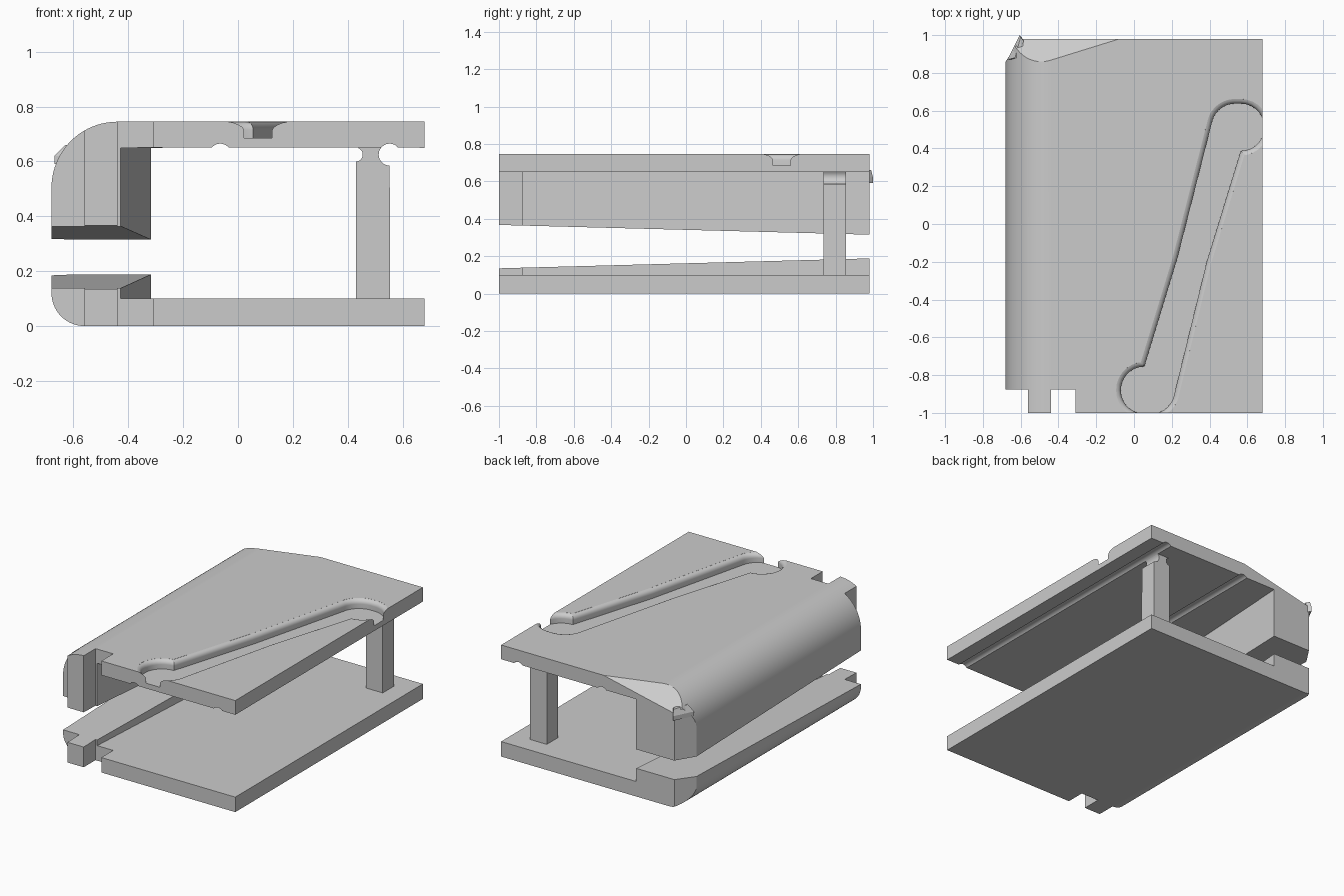
import bpy, bmesh
from math import cos, sin, radians
from mathutils import Vector

cube = bpy.data.objects.get("Cube")
if cube:
    bpy.data.objects.remove(cube)

grey = bpy.data.materials.new("plain grey")
grey.use_nodes = True
COLOUR = (0.6, 0.6, 0.6, 1)
grey.diffuse_color = COLOUR
grey.node_tree.nodes["Principled BSDF"].inputs["Base Color"].default_value = COLOUR

FRONT, BACK = -1.0, 0.98


def arc(cx, cy, r, start, end, n=14):
    angles = [radians(start + (end - start) * i / n) for i in range(n + 1)]
    return [(cx + r * cos(a), cy + r * sin(a)) for a in angles]


def loft(name, loops, planes=()):
    """Skin closed loops of equal length, cap the ends, trim by planes."""
    bm = bmesh.new()
    rings = [[bm.verts.new(p) for p in loop] for loop in loops]
    n = len(rings[0])
    for a, b in zip(rings, rings[1:]):
        for i in range(n):
            j = (i + 1) % n
            bm.faces.new((a[i], a[j], b[j], b[i]))
    bm.faces.new(rings[0])
    bm.faces.new(rings[-1])
    bmesh.ops.recalc_face_normals(bm, faces=bm.faces)
    for point, normal in planes:
        geom = bm.verts[:] + bm.edges[:] + bm.faces[:]
        bmesh.ops.bisect_plane(bm, geom=geom, plane_co=point, plane_no=normal,
                               clear_outer=True)
        bmesh.ops.holes_fill(bm, edges=[e for e in bm.edges if e.is_boundary], sides=0)
    bmesh.ops.recalc_face_normals(bm, faces=bm.faces)
    mesh = bpy.data.meshes.new(name)
    bm.to_mesh(mesh)
    bm.free()
    mesh.materials.append(grey)
    ob = bpy.data.objects.new(name, mesh)
    bpy.context.collection.objects.link(ob)
    return ob


def along_y(profile, y):
    return [(x, y, z) for x, z in profile]


def along_z(outline, z):
    return [(x, y, z) for x, y in outline]


def box(name, x0, x1, y0, y1, z0, z1):
    outline = [(x0, y0), (x1, y0), (x1, y1), (x0, y1)]
    return loft(name, [along_z(outline, z0), along_z(outline, z1)])


def activate(ob):
    bpy.ops.object.select_all(action='DESELECT')
    ob.select_set(True)
    bpy.context.view_layer.objects.active = ob


def cut(ob, cutter):
    cutter.hide_render = True
    activate(ob)
    mod = ob.modifiers.new("cut", 'BOOLEAN')
    mod.operation = 'DIFFERENCE'
    mod.solver = 'EXACT'
    mod.object = cutter
    bpy.ops.object.modifier_apply(modifier=mod.name)
    bpy.data.objects.remove(cutter)


def smooth(ob):
    activate(ob)
    bpy.ops.object.shade_smooth_by_angle(angle=radians(30))
    mod = ob.modifiers.new("flat faces", 'WEIGHTED_NORMAL')
    mod.keep_sharp = True


def grow(outline, d):
    """Offset a counter-clockwise outline outward."""
    pts = [Vector(p) for p in outline]
    result = []
    for i, p in enumerate(pts):
        a = (p - pts[i - 1]).normalized()
        b = (pts[(i + 1) % len(pts)] - p).normalized()
        na, nb = Vector((a.y, -a.x)), Vector((b.y, -b.x))
        result.append(tuple(p + (na + nb) * d / (1 + na.dot(nb))))
    return result


# Shell cross-sections; the side wall thickens and deepens towards the back
def upper_profile(inner, low):
    return ([(0.68, 0.745)] + arc(-0.44, 0.505, 0.24, 90, 180, 20)
            + [(-0.68, low), (inner, low), (inner, 0.65)]
            + arc(-0.065, 0.625, 0.04, 141, 39, 10)
            + arc(0.553, 0.625, 0.04, 141, 39, 10) + [(0.68, 0.65)])


def lower_profile(inner, high):
    return ([(0.68, 0.1), (0.68, 0)] + arc(-0.56, 0.12, 0.12, 270, 180)
            + [(-0.68, high), (inner, high), (inner, 0.1)])


# Planes trimming the rear corner
chamfer = ((-0.6, BACK, 0), (-0.12, 0.08, 0))
dip = ((-0.6, BACK, 0.63), (-0.22, 0.71, 1))

upper_shell = loft("upper_shell", [along_y(upper_profile(-0.435, 0.367), FRONT),
                                   along_y(upper_profile(-0.318, 0.315), BACK)],
                   [chamfer, dip])
lower_shell = loft("lower_shell", [along_y(lower_profile(-0.435, 0.135), FRONT),
                                   along_y(lower_profile(-0.318, 0.188), BACK)],
                   [chamfer])

# Notches at the front leave a locating tab
for shell in (upper_shell, lower_shell):
    for x0, x1 in ((-0.8, -0.56), (-0.44, -0.31)):
        cut(shell, box("notch_cutter", x0, x1, -1.2, -0.875, -0.2, 1))

# Diagonal groove in the top with rounded rim
groove = (arc(0.055, -0.88, 0.125, 90, 270) + arc(0.09, -0.88, 0.125, 270, 350)
          + [(0.385, -0.2)] + arc(0.565, 0.512, 0.125, 270, 450)
          + arc(0.535, 0.512, 0.125, 90, 168) + [(0.23, -0.18)])
rim = [(0.685, 0)] + [(0.745 - 0.03 * (1 - sin(radians(a))), 0.03 * (1 - cos(radians(a))))
                      for a in (0, 20, 40, 60, 80)] + [(0.78, 0.026)]
cut(upper_shell, loft("groove_cutter", [along_z(grow(groove, d), z) for z, d in rim]))
smooth(upper_shell)
smooth(lower_shell)

# Small lip over the rear chamfer
lip_low = [(-0.67, 0.87), (-0.605, 1.0), (-0.585, 0.975), (-0.62, 0.87)]
lip_high = [(-0.63, 0.88), (-0.6, 0.99), (-0.585, 0.97), (-0.6, 0.87)]
loft("corner_lip", [along_z(lip_low, 0.59), along_z(lip_low, 0.62), along_z(lip_high, 0.66)])

# Support post with a necked top
post_profile = ([(0.43, 0.1), (0.555, 0.1)] + arc(0.553, 0.625, 0.04, 270, 141, 12)
                + [(0.522, 0.655), (0.44, 0.655)] + arc(0.43, 0.625, 0.025, 70, -90, 10))
smooth(loft("support_post", [along_y(post_profile, 0.735), along_y(post_profile, 0.855)]))
